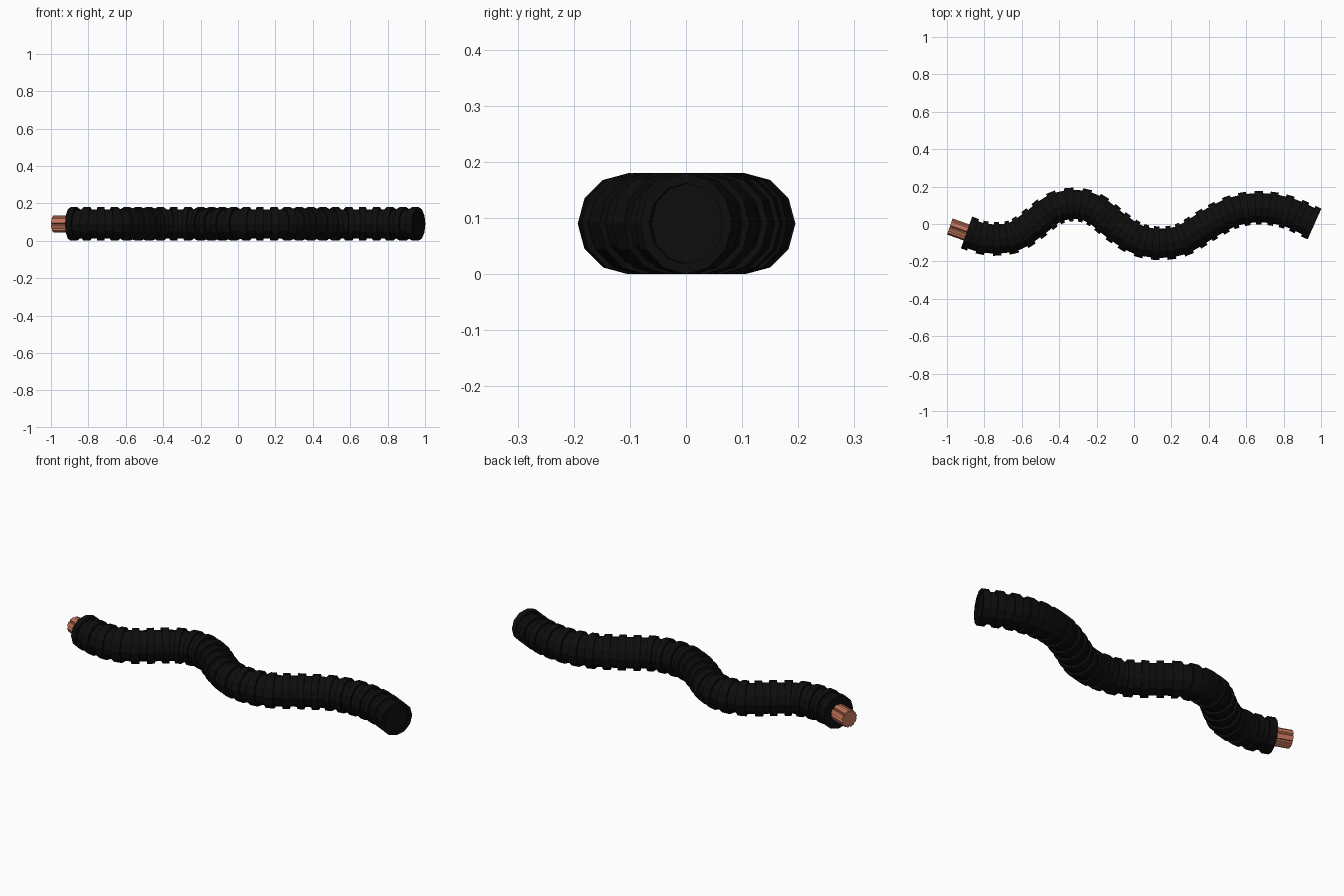
import bpy, bmesh, math
from mathutils import Vector

if "Cube" in bpy.data.objects:
    bpy.data.objects.remove(bpy.data.objects["Cube"])

Z = 0.09          # height of the centreline
R_RIB, R_GROOVE = 0.09, 0.078
PITCH = 0.075

# centreline of the hose, seen from above
PATH = [(-0.895, -0.045), (-0.82, -0.071), (-0.73, -0.08), (-0.63, -0.062),
        (-0.53, 0.005), (-0.43, 0.08), (-0.32, 0.105), (-0.21, 0.077),
        (-0.09, -0.015), (0.02, -0.083), (0.14, -0.103), (0.26, -0.083),
        (0.4, 0.0), (0.53, 0.065), (0.67, 0.087), (0.82, 0.064), (0.965, 0.0)]


def material(name, colour):
    m = bpy.data.materials.new(name)
    m.diffuse_color = (*colour, 1)
    m.use_nodes = True
    m.node_tree.nodes["Principled BSDF"].inputs["Base Color"].default_value = m.diffuse_color
    return m


def smooth_path(pts, n=20):
    p = [Vector((x, y, Z)) for x, y in pts]
    p = [2 * p[0] - p[1]] + p + [2 * p[-1] - p[-2]]
    out = []
    for a, b, c, d in zip(p, p[1:], p[2:], p[3:]):
        for i in range(n):
            t = i / n
            out.append(0.5 * (2 * b + (c - a) * t + (2 * a - 5 * b + 4 * c - d) * t * t
                              + (3 * b - a - 3 * c + d) * t ** 3))
    return out + [p[-2]]


curve = smooth_path(PATH)
dist = [0.0]
for a, b in zip(curve, curve[1:]):
    dist.append(dist[-1] + (b - a).length)
LENGTH = dist[-1]


def at(s):
    """Point and direction at distance s, continued straight past the ends."""
    i = 0
    while i < len(curve) - 2 and dist[i + 1] < s:
        i += 1
    d = (curve[i + 1] - curve[i]).normalized()
    return curve[i] + d * (s - dist[i]), d


def sweep(name, rings, section, mat):
    """Skin a section, given as (angle, radius), through rings of (distance, scale)."""
    bm = bmesh.new()
    loops = []
    for s, k in rings:
        p, d = at(s)
        side = Vector((-d.y, d.x, 0))
        loops.append([bm.verts.new(p + side * (math.cos(a) * r * k)
                                   + Vector((0, 0, math.sin(a) * r * k)))
                      for a, r in section])
    n = len(section)
    for lo, hi in zip(loops, loops[1:]):
        for i in range(n):
            j = (i + 1) % n
            bm.faces.new((lo[i], lo[j], hi[j], hi[i]))
    bm.faces.new(loops[0])
    bm.faces.new(loops[-1])
    bmesh.ops.recalc_face_normals(bm, faces=bm.faces)
    mesh = bpy.data.meshes.new(name)
    bm.to_mesh(mesh)
    bm.free()
    mesh.materials.append(mat)
    ob = bpy.data.objects.new(name, mesh)
    bpy.context.collection.objects.link(ob)
    return ob


# ribbed black sleeve with a shallow recess in its open end
count = round((LENGTH - PITCH / 2) / PITCH) + 1
step = LENGTH / (count - 0.5)
rings = []
for i in range(count):
    s = i * step
    rings += [(s, R_GROOVE), (s, R_RIB), (s + step / 2, R_RIB), (s + step / 2, R_GROOVE)]
rings[-1] = (LENGTH, 0.072)
rings.append((LENGTH - 0.008, 0.072))
circle = [(math.tau * i / 12, 1) for i in range(12)]
sweep("ribbed_sleeve", rings, circle, material("black rubber", (0.004, 0.004, 0.004)))

# exposed copper core: lobed bundle of strands
LOBES = 8
strands = []
for i in range(LOBES):
    a = math.tau * i / LOBES
    strands += [(a, 0.038), (a + 0.13, 0.046), (a + math.tau / LOBES - 0.13, 0.046)]
sweep("copper_core", [(-0.095, 1), (0.02, 1)], strands,
      material("copper", (0.52, 0.17, 0.10)))
